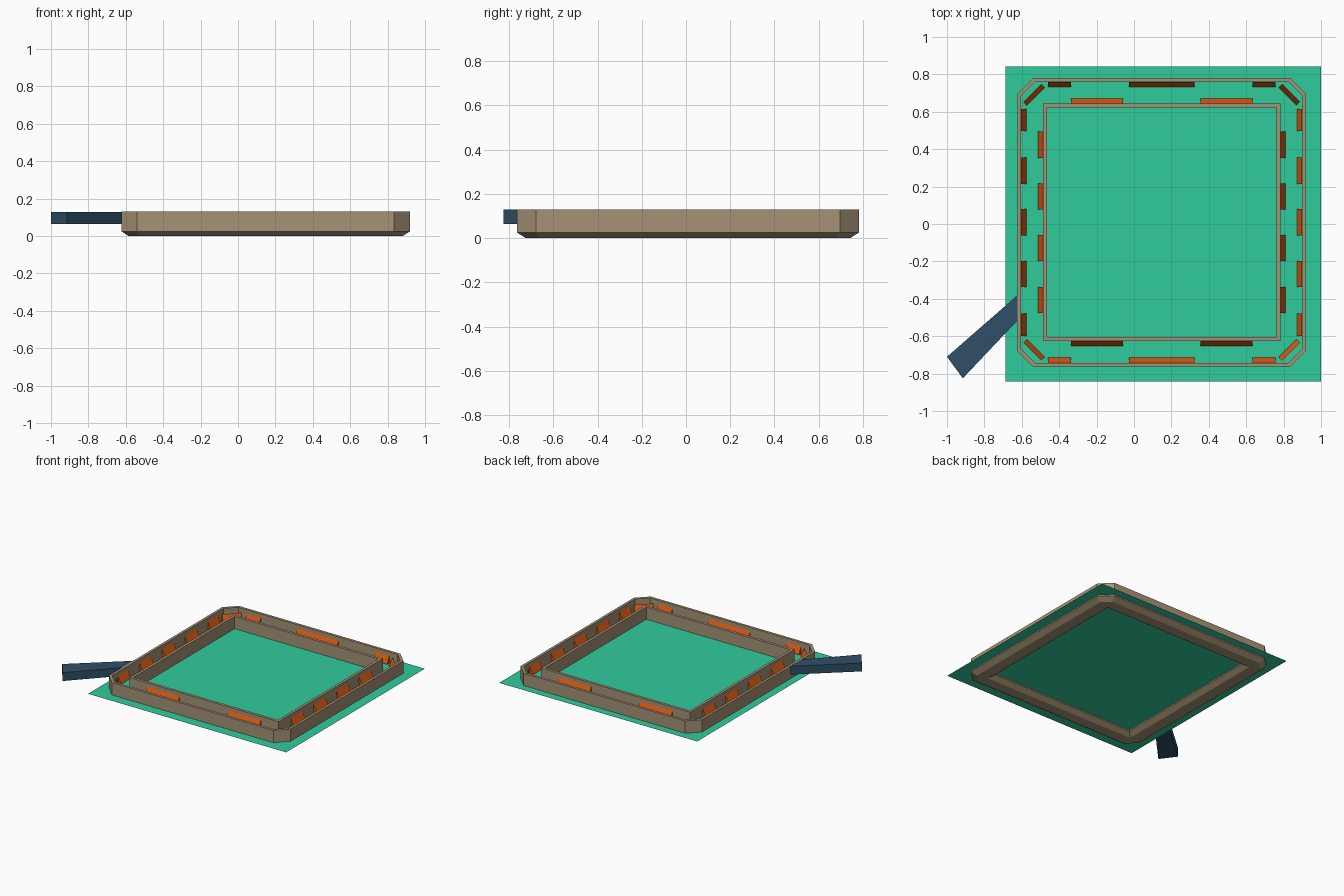
import bpy, bmesh, math
from mathutils import Vector, Matrix

if "Cube" in bpy.data.objects:
    bpy.data.objects.remove(bpy.data.objects["Cube"])

CX, CY = 0.148, 0.009  # centre of the ring


def material(name, rgb):
    m = bpy.data.materials.new(name)
    m.diffuse_color = (*rgb, 1)
    m.use_nodes = True
    m.node_tree.nodes["Principled BSDF"].inputs["Base Color"].default_value = m.diffuse_color
    return m


STONE = material("tan stone", (0.38, 0.29, 0.18))
WATER = material("green water", (0.028, 0.60, 0.33))
ORANGE = material("orange", (0.72, 0.10, 0.006))
BLUE = material("dark blue", (0.028, 0.080, 0.138))


def finish(name, bm, mat):
    bmesh.ops.remove_doubles(bm, verts=bm.verts, dist=1e-5)
    bmesh.ops.recalc_face_normals(bm, faces=bm.faces)
    me = bpy.data.meshes.new(name)
    bm.to_mesh(me)
    bm.free()
    me.materials.append(mat)
    ob = bpy.data.objects.new(name, me)
    bpy.context.collection.objects.link(ob)
    return ob


def prism(bm, points, offset):
    """Solid made by sweeping a flat outline along an offset."""
    a = [bm.verts.new(p) for p in points]
    b = [bm.verts.new(Vector(p) + Vector(offset)) for p in points]
    bm.faces.new(a)
    bm.faces.new(b[::-1])
    for i in range(len(a)):
        j = (i + 1) % len(a)
        bm.faces.new((a[i], a[j], b[j], b[i]))
    return a + b


# Square channel: section of (half width, corner cut, height), closed on itself
section = [(0.733, 0.062, 0), (0.772, 0.085, 0.025), (0.772, 0.085, 0.13),
           (0.752, 0.075, 0.13), (0.752, 0.075, 0.03), (0.725, 0.06, 0.014),
           (0.66, 0, 0.014), (0.634, 0, 0.03), (0.634, 0, 0.13),
           (0.613, 0, 0.13), (0.613, 0, 0.025), (0.65, 0, 0)]
bm = bmesh.new()
loops = []
for h, c, z in section:
    loop = []
    for k in range(4):
        r = Matrix.Rotation(k * math.pi / 2, 3, 'Z')
        for p in ((h, h - c, z), (h - c, h, z)):
            loop.append(bm.verts.new(r @ Vector(p) + Vector((CX, CY, 0))))
    loops.append(loop)
for i, lo in enumerate(loops):
    nx = loops[(i + 1) % len(loops)]
    for j in range(8):
        k = (j + 1) % 8
        bm.faces.new((lo[j], lo[k], nx[k], nx[j]))
finish("channel_walls", bm, STONE)

# Flat water sheet
bm = bmesh.new()
W = 0.843
bm.faces.new([bm.verts.new((0.157 + sx * W, sy * W, 0.035))
              for sx, sy in ((-1, -1), (1, -1), (1, 1), (-1, 1))])
finish("water_sheet", bm, WATER)


# Sloped wedges along the walls; the slope faces the given angle
def wedge(bm, x, y, angle, length):
    pts = [(0, -length / 2, 0.045), (0.027, -length / 2, 0.045),
           (0, -length / 2, 0.10)]
    verts = prism(bm, pts, (0, length, 0))
    bmesh.ops.transform(bm, verts=verts,
                        matrix=Matrix.Translation((CX + x, CY + y, 0)) @
                        Matrix.Rotation(math.radians(angle), 4, 'Z'))


outer, inner = bmesh.new(), bmesh.new()
O, I, D = 0.751, 0.635, 0.692
for s in (-1, 1):
    face_x = 0 if s < 0 else 180
    face_y = 90 if s < 0 else -90
    for t, n in ((0, 0.14), (-0.276, 0.14), (0.276, 0.14), (-0.547, 0.12), (0.547, 0.12)):
        wedge(outer, s * O, t, face_x, n)
    for t, n in ((0, 0.35), (-0.547, 0.122), (0.547, 0.122)):
        wedge(outer, t, s * O, face_y, n)
    for t in (-0.415, -0.138, 0.138, 0.415):
        wedge(inner, s * I, t, face_x + 180, 0.14)
    for t in (-0.346, 0.346):
        wedge(inner, t, s * I, face_y + 180, 0.277)
    for u in (-1, 1):
        wedge(outer, s * D, u * D, math.degrees(math.atan2(-u, -s)), 0.136)
finish("outer_wedges", outer, ORANGE)
finish("inner_wedges", inner, ORANGE)

# Side chute leading to the wall
bm = bmesh.new()
prism(bm, [(-1.0, -0.71, 0.065), (-0.915, -0.825, 0.065),
           (-0.622, -0.515, 0.065), (-0.622, -0.38, 0.065)], (0, 0, 0.064))
finish("side_chute", bm, BLUE)
